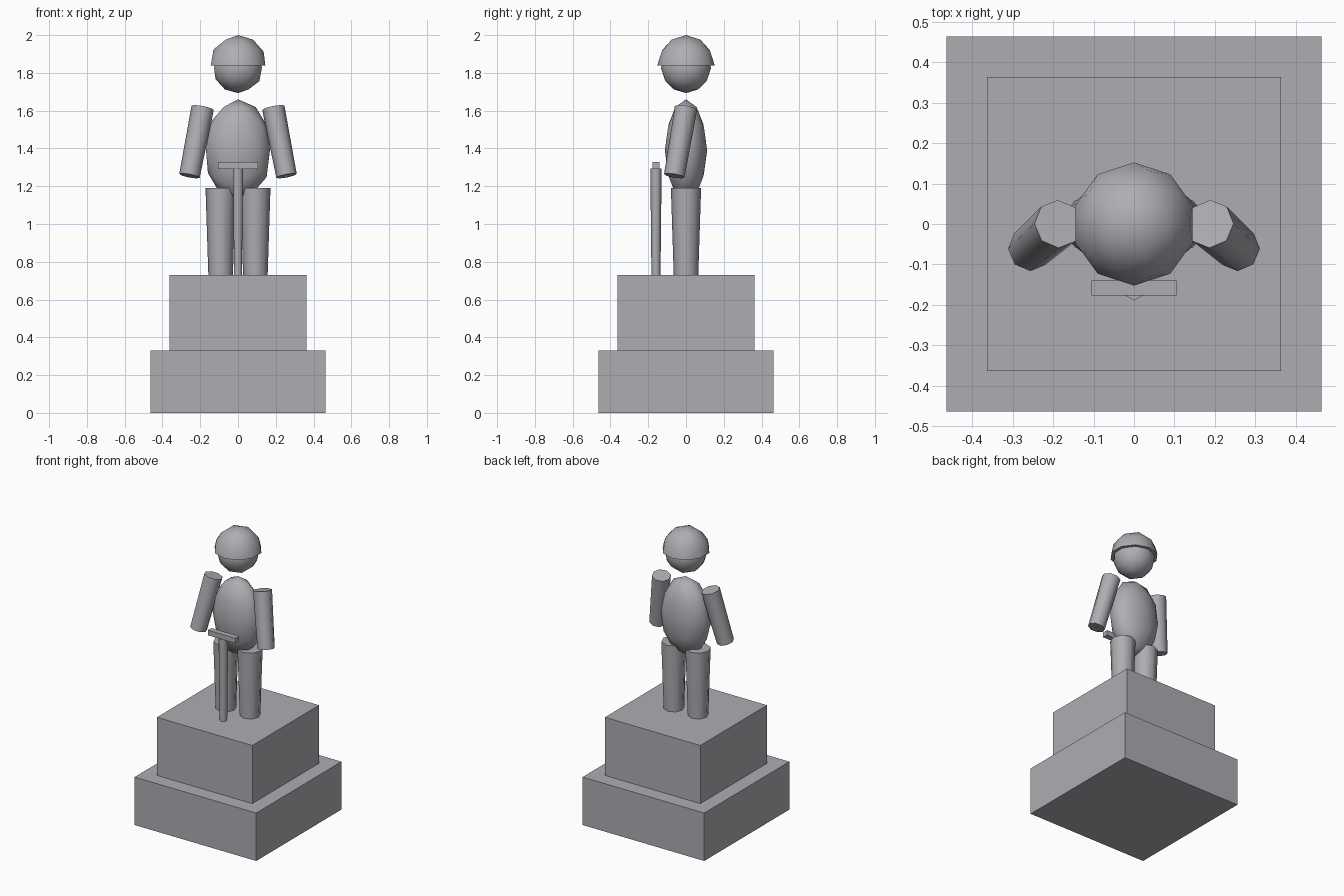
import bpy, bmesh, math
from mathutils import Vector

if "Cube" in bpy.data.objects:
    bpy.data.objects.remove(bpy.data.objects["Cube"], do_unlink=True)

stone = bpy.data.materials.new("grey_stone")
stone.use_nodes = True
COLOR = (0.42, 0.42, 0.45, 1)
stone.diffuse_color = COLOR
stone.node_tree.nodes["Principled BSDF"].inputs["Base Color"].default_value = COLOR


def finish(name, smooth=True):
    """Name the active object, give it the stone and shade it."""
    ob = bpy.context.object
    ob.name = ob.data.name = name
    ob.data.materials.clear()
    ob.data.materials.append(stone)
    bpy.ops.object.transform_apply(location=False, rotation=True, scale=True)
    if smooth:
        bpy.ops.object.shade_smooth_by_angle(angle=math.radians(65))
    return ob


def block(name, size, center):
    bpy.ops.mesh.primitive_cube_add(size=1, location=center)
    bpy.context.object.scale = size
    return finish(name, smooth=False)


def ball(name, radii, center):
    bpy.ops.mesh.primitive_ico_sphere_add(subdivisions=2, radius=1, location=center)
    bpy.context.object.scale = radii
    return finish(name)


def limb(name, bottom, top, r_bottom, r_top, sides=8):
    """Tapered cylinder between two points."""
    bottom, top = Vector(bottom), Vector(top)
    axis = top - bottom
    bpy.ops.mesh.primitive_cone_add(vertices=sides, radius1=r_bottom, radius2=r_top,
                                    depth=axis.length, location=(bottom + top) / 2)
    ob = bpy.context.object
    ob.rotation_mode = 'QUATERNION'
    ob.rotation_quaternion = Vector((0, 0, 1)).rotation_difference(axis)
    return finish(name)


# Stepped pedestal
block("pedestal_base", (0.926, 0.926, 0.33), (0, 0, 0.165))
block("pedestal_top", (0.726, 0.726, 0.40), (0, 0, 0.53))

# Body and head
ball("torso", (0.178, 0.112, 0.27), (0, 0, 1.39))
ball("head", (0.133, 0.133, 0.133), (0, 0, 1.826))

# Helmet: upper half of a ball, closed below
helmet = ball("helmet", (0.152, 0.152, 0.16), (0, 0, 1.84))
bm = bmesh.new()
bm.from_mesh(helmet.data)
cut = bmesh.ops.bisect_plane(bm, geom=bm.verts[:] + bm.edges[:] + bm.faces[:], dist=0.001,
                             plane_co=(0, 0, 0), plane_no=(0, 0, 1), clear_inner=True)
bmesh.ops.holes_fill(bm, edges=[e for e in bm.edges if e.is_boundary], sides=0)
bmesh.ops.recalc_face_normals(bm, faces=bm.faces[:])
bm.to_mesh(helmet.data)
bm.free()
bpy.ops.object.shade_smooth_by_angle(angle=math.radians(65))

# Arms and legs
for side, s in (("left", 1), ("right", -1)):
    limb(side + "_arm", (s * 0.257, -0.062, 1.255), (s * 0.187, 0, 1.615), 0.055, 0.06)
    limb(side + "_leg", (s * 0.092, 0, 0.73), (s * 0.092, 0, 1.19), 0.065, 0.08)

# Sword resting point down in front
limb("sword_blade", (0, -0.159, 0.73), (0, -0.159, 1.295), 0.024, 0.03, sides=6)
block("sword_guard", (0.21, 0.038, 0.035), (0, -0.158, 1.31))
